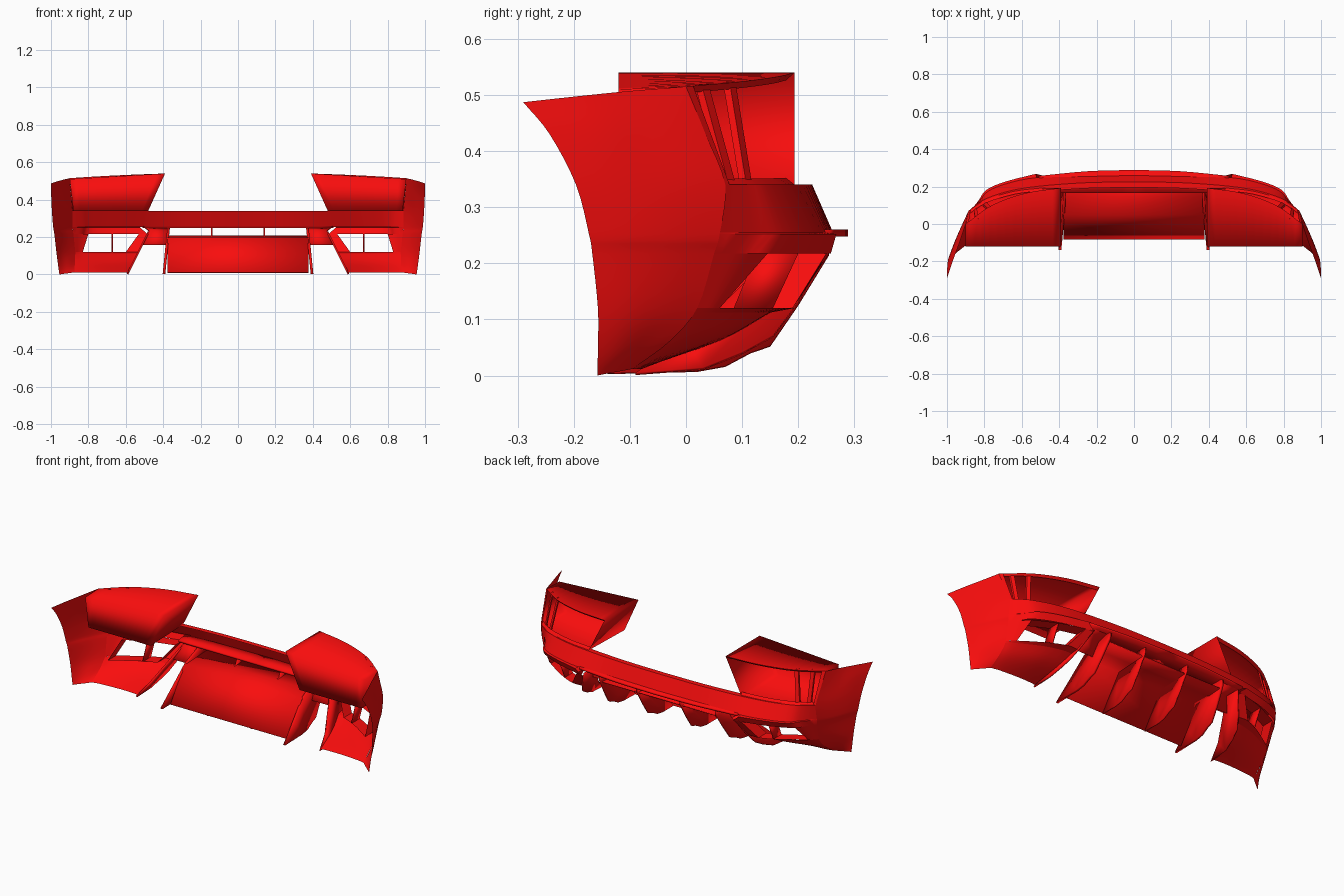
import bpy, bmesh, math
from mathutils import Vector

if "Cube" in bpy.data.objects:
    bpy.data.objects.remove(bpy.data.objects["Cube"])

red = bpy.data.materials.new("red_paint")
red.diffuse_color = (0.95, 0.004, 0.004, 1)
red.use_nodes = True
red.node_tree.nodes["Principled BSDF"].inputs["Base Color"].default_value = red.diffuse_color


def make(name, verts, faces, mirror=True, thick=0.0, angle=35):
    bm = bmesh.new()
    vs = [bm.verts.new(v) for v in verts]
    for f in faces:
        bm.faces.new([vs[i] for i in f])
    bmesh.ops.remove_doubles(bm, verts=bm.verts, dist=1e-5)
    bmesh.ops.recalc_face_normals(bm, faces=bm.faces)
    me = bpy.data.meshes.new(name)
    bm.to_mesh(me)
    bm.free()
    ob = bpy.data.objects.new(name, me)
    bpy.context.collection.objects.link(ob)
    me.materials.append(red)
    bpy.ops.object.select_all(action='DESELECT')
    ob.select_set(True)
    bpy.context.view_layer.objects.active = ob
    bpy.ops.object.shade_smooth_by_angle(angle=math.radians(angle))
    if thick:
        m = ob.modifiers.new("thickness", 'SOLIDIFY')
        m.thickness = thick
        m.offset = 0
    if mirror:
        m = ob.modifiers.new("mirror", 'MIRROR')
        m.merge_threshold = 0.001
    return ob


def spline(pts, n=4):
    p = [Vector(q) for q in pts]
    p = [2 * p[0] - p[1]] + p + [2 * p[-1] - p[-2]]
    out = []
    for i in range(1, len(p) - 2):
        a, b, c, d = p[i - 1:i + 3]
        for k in range(n):
            t = k / n
            out.append(0.5 * (2 * b + (c - a) * t + (2 * a - 5 * b + 4 * c - d) * t * t
                              + (3 * b - a - 3 * c + d) * t ** 3))
    return out + [p[-2]]


def patch(name, rows, smooth_rows=False, **kw):
    rows = [spline(r) for r in rows]
    if smooth_rows:
        cols = [spline(c) for c in zip(*rows)]
        rows = list(zip(*cols))
    w = len(rows[0])
    verts = [v for r in rows for v in r]
    faces = [(r * w + c, r * w + c + 1, r * w + w + c + 1, r * w + w + c)
             for r in range(len(rows) - 1) for c in range(w - 1)]
    return make(name, verts, faces, **kw)


def at(z, *xy):
    return [(x, y, z) for x, y in xy]


def ring(name, a, b, extra=(), **kw):
    n = len(a)
    sides = [(i, (i + 1) % n, n + (i + 1) % n, n + i) for i in range(n)]
    return make(name, a + b, sides + list(extra), **kw)


def plate(name, prof, xfun, mirror=True, thick=0.014):
    return make(name, [(xfun(z), y, z) for y, z in prof], [tuple(range(len(prof)))],
                mirror, thick)


def lerp(a, b, t):
    return Vector(a).lerp(Vector(b), t)


# Rear crossbeam with its top flange
top = at(.34, (0, .225), (.25, .221), (.5, .203), (.66, .178), (.78, .14), (.84, .107), (.885, .07))
low = at(.255, (0, .262), (.25, .256), (.52, .248), (.68, .216), (.78, .175), (.83, .12), (.885, .06))
flange = [(x * .985, y - .03, z) for x, y, z in top]
patch("rear_beam", [flange, top, low])

# Flat lip plate under the middle of the beam
lip_in = at(.254, (0, .165), (.25, .165), (.5, .165))
lip_out = at(.254, (0, .289), (.25, .282), (.51, .257))
patch("rear_lip", [lip_in, lip_out], thick=.012)

# Side quarter panel with the wheel arch edge
patch("quarter_panel", [
    [(.9, 0, .515), (.933, -.1, .507), (.966, -.19, .498), (1, -.29, .487)],
    [(.893, .035, .43), (.932, -.065, .43), (.968, -.15, .43), (.999, -.243, .43)],
    at(.34, (.885, .07), (.93, -.03), (.967, -.12), (.995, -.196)),
    at(.252, (.885, .06), (.93, -.03), (.961, -.1), (.988, -.173)),
    at(.217, (.88, .05), (.923, -.03), (.955, -.1), (.982, -.167)),
    at(.12, (.87, .02), (.908, -.04), (.943, -.1), (.971, -.157)),
    [(.872, -.03, .06), (.9, -.075, .055), (.935, -.12, .05), (.962, -.157, .05)],
    [(.875, -.095, .012), (.9, -.115, .008), (.93, -.138, .004), (.955, -.158, 0)],
], smooth_rows=True)

# Panels around the side vent: above, outside, inside and below
vent_top = at(.217, (.53, .25), (.66, .212), (.8, .145))
vent_low = at(.12, (.6, .19), (.7, .145), (.83, .06))
patch("vent_brow", [low[2:],
                    at(.252, (.525, .268), (.69, .226), (.79, .182), (.832, .124), (.885, .06)),
                    at(.217, (.484, .258), (.66, .216), (.8, .155), (.84, .1), (.88, .05))])
patch("vent_outer_panel", [[vent_top[2], (.84, .1, .217), (.88, .05, .217)],
                           [vent_low[2], (.85, .045, .12), (.87, .02, .12)]])
patch("vent_inner_panel", [[(.484, .255, .217), vent_top[0]], [(.533, .19, .12), vent_low[0]]])
patch("vent_sill", [at(.12, (.533, .19), (.6, .19), (.7, .145), (.83, .06), (.87, .02)),
                    at(.112, (.535, .15), (.6, .145), (.7, .115), (.825, .05), (.87, .015))])
patch("lower_corner", [
    at(.112, (.535, .15), (.6, .145), (.7, .115), (.825, .05), (.87, .015)),
    at(.062, (.561, .06), (.61, .055), (.7, .04), (.82, -.005), (.872, -.03)),
    at(.012, (.586, -.085), (.62, -.08), (.7, -.078), (.82, -.085), (.875, -.095)),
], smooth_rows=True)

# Vent tunnel and its divider
rim = spline(vent_top) + spline(vent_low)[::-1]
ring("vent_tunnel", rim, [v + Vector((0, -.075, 0)) for v in rim])
plate("vent_divider", [(.2, .217), (.125, .217), (.085, .12), (.155, .12)], lambda z: .672, thick=.006)

# Tail light bucket: smooth closed box, open to the rear along a curved rim
rim_top = spline([(.39, .193, .54), (.58, .165, .533), (.76, .1, .524), (.9, 0, .515)])
rim_low = spline([(.49, .193, .34), (.64, .175, .34), (.79, .13, .34), (.885, .07, .34)])
n = len(rim_top)
back_top = [lerp((.39, -.12, .54), (.9, -.12, .51), i / (n - 1)) for i in range(n)]
back_low = [lerp((.48, -.12, .34), (.88, -.12, .34), i / (n - 1)) for i in range(n)]
m = 2 * n
ring("light_bucket", rim_top + rim_low[::-1], back_top + back_low[::-1],
     [(m + i, m + i + 1, 2 * m - 2 - i, 2 * m - 1 - i) for i in range(n - 1)], angle=180)

# Recessed frame round the bucket opening
inner_top = [lerp(a, b, .07) + Vector((0, -.015, 0)) for a, b in zip(rim_top, rim_low)]
inner_low = [lerp(b, a, .06) + Vector((0, -.015, 0)) for a, b in zip(rim_top, rim_low)]
make("light_frame", rim_top + inner_top + rim_low + inner_low,
     [(k + i, k + i + 1, k + n + i + 1, k + n + i) for k in (0, 2 * n) for i in range(n - 1)])
end_top, end_low = lerp(rim_top[-1], rim_top[-2], .5), lerp(rim_low[-1], rim_low[-2], .5)
make("light_frame_end", [rim_top[-1], end_top, end_low, rim_low[-1]], [(0, 1, 2, 3)])

# Two upright ribs in the bucket opening
for i in (n - 3, n - 5):
    back_shift = Vector((0, -.012, 0))
    a, b = rim_top[i] + back_shift, rim_low[i] + back_shift
    s = (rim_top[i + 1] - rim_top[i]).normalized() * .02
    d = Vector((0, -.012, 0))
    ring("light_rib", [a, a + s, a + s + d, a + d], [b, b + s, b + s + d, b + d])

# Centre diffuser: steep ramp, then a shelf under the lip plate
prof = [(-.08, .01), (.05, .195), (.15, .2), (.24, .205)]
w = .378
make("diffuser_panel", [(s * w, y, z) for y, z in prof for s in (-1, 1)],
     [(2 * i, 2 * i + 1, 2 * i + 3, 2 * i + 2) for i in range(3)], mirror=False, thick=.006, angle=20)

# Diffuser strakes, end fins and outer corner fins
curve = [(.02, .007), (.07, .016), (.115, .04), (.15, .052), (.2, .125), (.255, .215), (.258, .25)]
plate("inner_strake", [(-.08, .007)] + curve + [(.2, .25), (.18, .205), (.05, .195)],
      lambda z: .14, thick=.008)
plate("diffuser_end_fin", [(-.14, .003)] + curve + [(.17, .25), (.06, .2), (-.04, .1)],
      lambda z: .396 - .1 * z)
plate("corner_fin", [(-.09, .003), (.03, .012), (.1, .04), (.155, .07), (.2, .13),
                     (.255, .23), (.17, .23), (.08, .14), (.0, .06)],
      lambda z: .592 - .5 * z, thick=.01)

# Sloping web between end fin and corner fin
make("exhaust_bay_web", [(.38, .13, .158), (.512, .13, .158), (.475, .17, .232), (.5, .235, .252),
                         (.38, .24, .252), (.38, .17, .232)],
     [(0, 1, 2, 5), (5, 2, 3, 4)], thick=.006)
